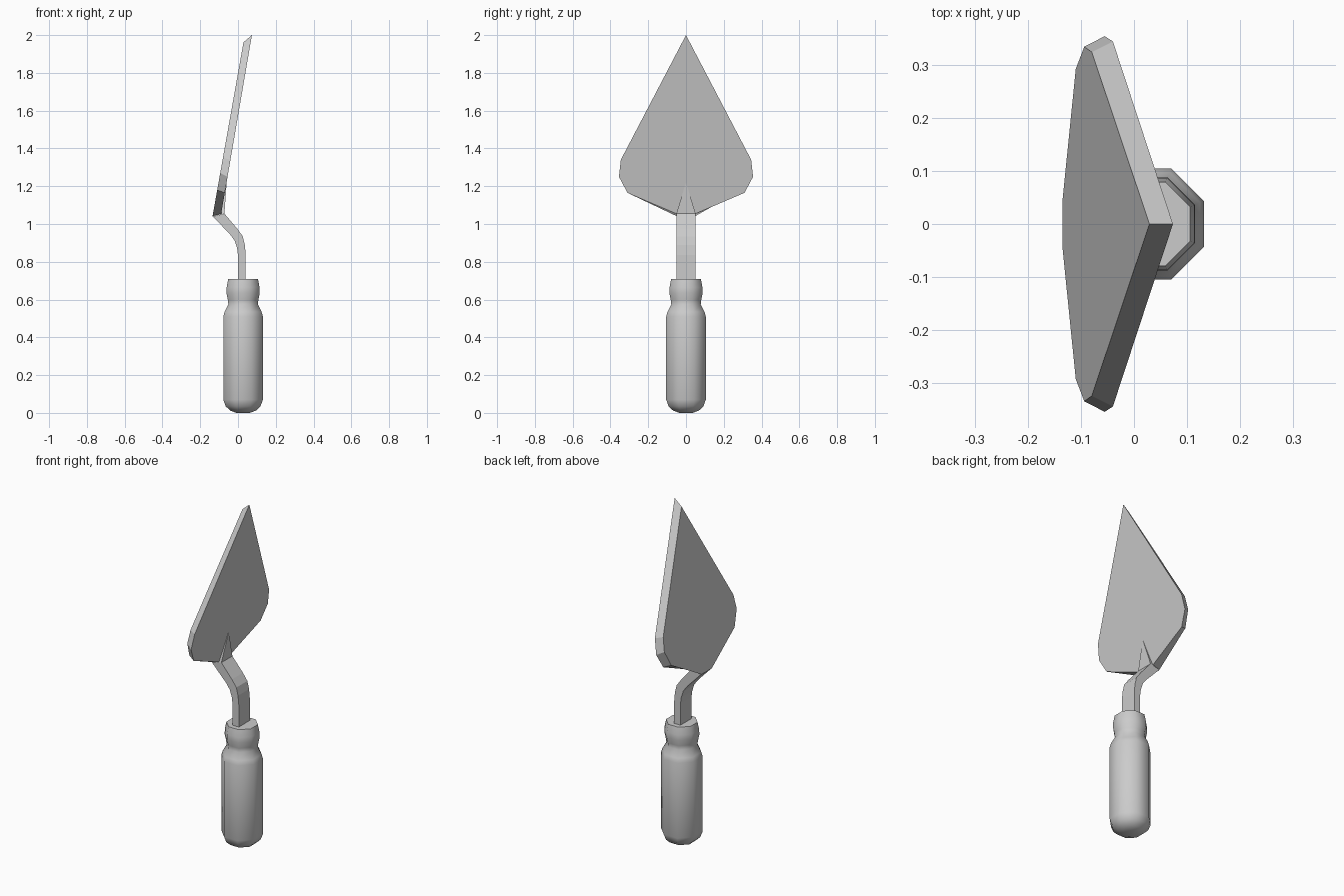
import bpy, bmesh
from math import cos, sin, pi
from mathutils import Vector

if "Cube" in bpy.data.objects:
    bpy.data.objects.remove(bpy.data.objects["Cube"])


def make(name, verts, faces, smooth=False):
    me = bpy.data.meshes.new(name)
    me.from_pydata(verts, [], faces)
    bm = bmesh.new()
    bm.from_mesh(me)
    bmesh.ops.recalc_face_normals(bm, faces=bm.faces)
    bm.to_mesh(me)
    bm.free()
    ob = bpy.data.objects.new(name, me)
    bpy.context.collection.objects.link(ob)
    if smooth:
        bpy.context.view_layer.objects.active = ob
        ob.select_set(True)
        bpy.ops.object.shade_smooth_by_angle(angle=1.05)
        ob.select_set(False)
    return ob


def skin(name, rings, smooth=False):
    """Join equal-sized rings of points into a closed tube with end caps."""
    n = len(rings[0])
    verts = [p for ring in rings for p in ring]
    faces = [(i * n + j, i * n + (j + 1) % n, (i + 1) * n + (j + 1) % n, (i + 1) * n + j)
             for i in range(len(rings) - 1) for j in range(n)]
    faces += [tuple(range(n)), tuple(range(len(verts) - n, len(verts)))]
    return make(name, verts, faces, smooth)


# Handle: octagonal turned grip, (half width across flats, height)
profile = [(0.035, 0.0), (0.068, 0.012), (0.092, 0.035), (0.105, 0.07), (0.105, 0.51),
           (0.098, 0.535), (0.078, 0.575), (0.081, 0.60), (0.088, 0.635), (0.087, 0.665),
           (0.079, 0.708)]
skin("handle", [[(0.027 + r / cos(pi / 8) * cos((k + 0.5) * pi / 4),
                  r / cos(pi / 8) * sin((k + 0.5) * pi / 4), z) for k in range(8)]
                for r, z in profile], smooth=True)

# Shank: flat bar bent back to the blade, (back x, z, front x, z)
bends = [(0.0, 0.69, 0.041, 0.69), (0.0, 0.835, 0.041, 0.835), (-0.005, 0.872, 0.036, 0.89),
         (-0.018, 0.912, 0.025, 0.935), (-0.042, 0.945, -0.004, 0.975),
         (-0.133, 1.04, -0.072, 1.055)]
skin("shank", [[(xb, -0.051, zb), (xb, 0.051, zb), (xf, 0.051, zf), (xf, -0.051, zf)]
               for xb, zb, xf, zf in bends])


# Blade: leaf outline, half described and mirrored, back and front faces
def outline(half, x_at):
    left = [(-y, z) for y, z in reversed(half) if y > 0]
    return [(x_at(z), y, z) for y, z in half + left]


back = outline([(0, 1.962), (0.325, 1.35), (0.335, 1.27), (0.293, 1.18), (0.046, 1.04)],
               lambda z: -0.135 + (z - 1.04) * 0.178)
front = outline([(0, 2.0), (0.345, 1.34), (0.355, 1.25), (0.31, 1.165), (0.052, 1.055)],
                lambda z: -0.070 + (z - 1.165) * 0.172)
skin("blade", [back, front])

# Tang: tapering wedge welded to the front of the blade
tang = [(-0.072, -0.051, 1.055), (-0.072, 0.051, 1.055), (-0.060, 0, 1.22),
        (-0.12, -0.051, 1.045), (-0.12, 0.051, 1.045), (-0.09, 0, 1.2)]
make("tang", tang, [(0, 1, 2), (3, 5, 4), (0, 3, 4, 1), (1, 4, 5, 2), (0, 2, 5, 3)])
